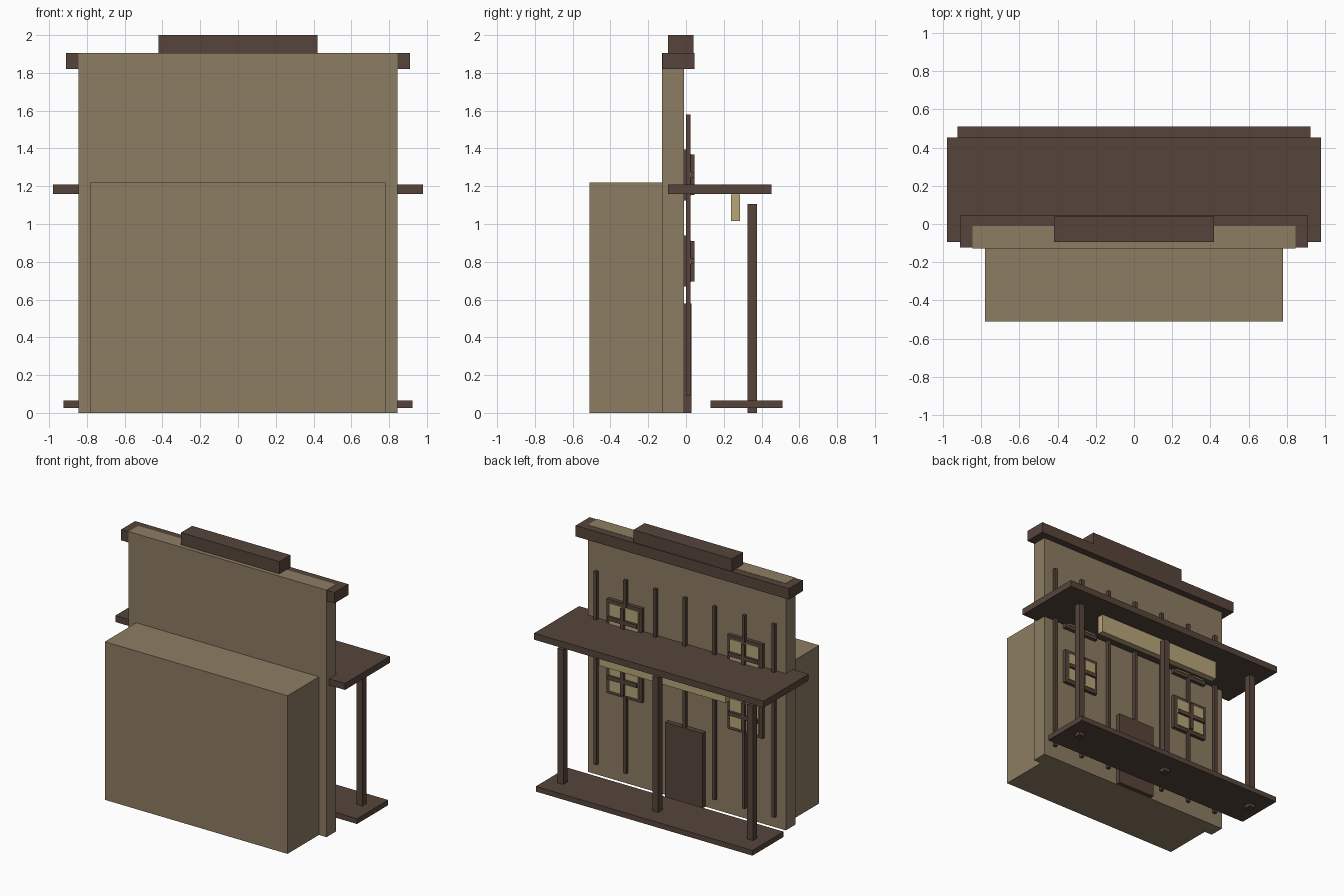
import bpy

cube = bpy.data.objects.get("Cube")
if cube:
    bpy.data.objects.remove(cube, do_unlink=True)


def material(name, colour):
    mat = bpy.data.materials.new(name)
    mat.use_nodes = True
    mat.diffuse_color = (*colour, 1)
    mat.node_tree.nodes["Principled BSDF"].inputs["Base Color"].default_value = (*colour, 1)
    return mat


TAN = material("weathered tan", (0.27, 0.205, 0.125))
BROWN = material("dark brown wood", (0.094, 0.06, 0.044))
CREAM = material("pale straw", (0.485, 0.38, 0.195))


def box(name, mat, x, y, z):
    """Box given by its (min, max) range on each axis."""
    ranges = (x, y, z)
    bpy.ops.mesh.primitive_cube_add(size=1, location=[(a + b) / 2 for a, b in ranges])
    obj = bpy.context.object
    obj.name = name
    obj.scale = [b - a for a, b in ranges]
    bpy.ops.object.transform_apply(location=False, rotation=False, scale=True)
    obj.data.materials.append(mat)
    return obj


def span(centre, half):
    return (centre - half, centre + half)


# Building body and tall false front
box("main_building", TAN, span(0, 0.78), (-0.51, -0.12), (0, 1.22))
box("false_front", TAN, span(0, 0.845), (-0.127, -0.01), (0, 1.906))

# Cornice and raised cap
box("cornice", BROWN, span(0, 0.91), (-0.124, 0.045), (1.82, 1.904))
box("cornice_cap", BROWN, span(0, 0.42), (-0.095, 0.04), (1.904, 2.0))

# Porch: deck, roof, posts and hanging sign board
box("porch_deck", BROWN, span(0, 0.925), (0.13, 0.51), (0.025, 0.065))
box("porch_roof", BROWN, span(0, 0.98), (-0.095, 0.452), (1.16, 1.21))
for i in (-1, 0, 1):
    box("porch_post", BROWN, span(i * 0.81, 0.025), (0.325, 0.375), (0, 1.105))
box("sign_board", CREAM, span(0, 0.54), (0.237, 0.287), (1.015, 1.157))

# Vertical wall battens
for i in range(-3, 4):
    box("wall_batten", BROWN, span(i * 0.253, 0.0125), (0, 0.025), (0.09, 1.58))

# Door
box("door", BROWN, span(0, 0.16), (-0.01, 0.028), (0, 0.58))

# Windows: frame, pane and crossed bars
for x in (-0.515, 0.515):
    for z in (0.803, 1.26):
        box("window_frame", BROWN, span(x, 0.15), (-0.01, 0.018), span(z, 0.135))
        box("window_pane", CREAM, span(x, 0.125), (0.01, 0.027), span(z, 0.11))
        box("window_bar_upright", BROWN, span(x, 0.015), (0.025, 0.045), span(z, 0.107))
        box("window_bar_cross", BROWN, span(x, 0.125), (0.025, 0.045), span(z, 0.015))
